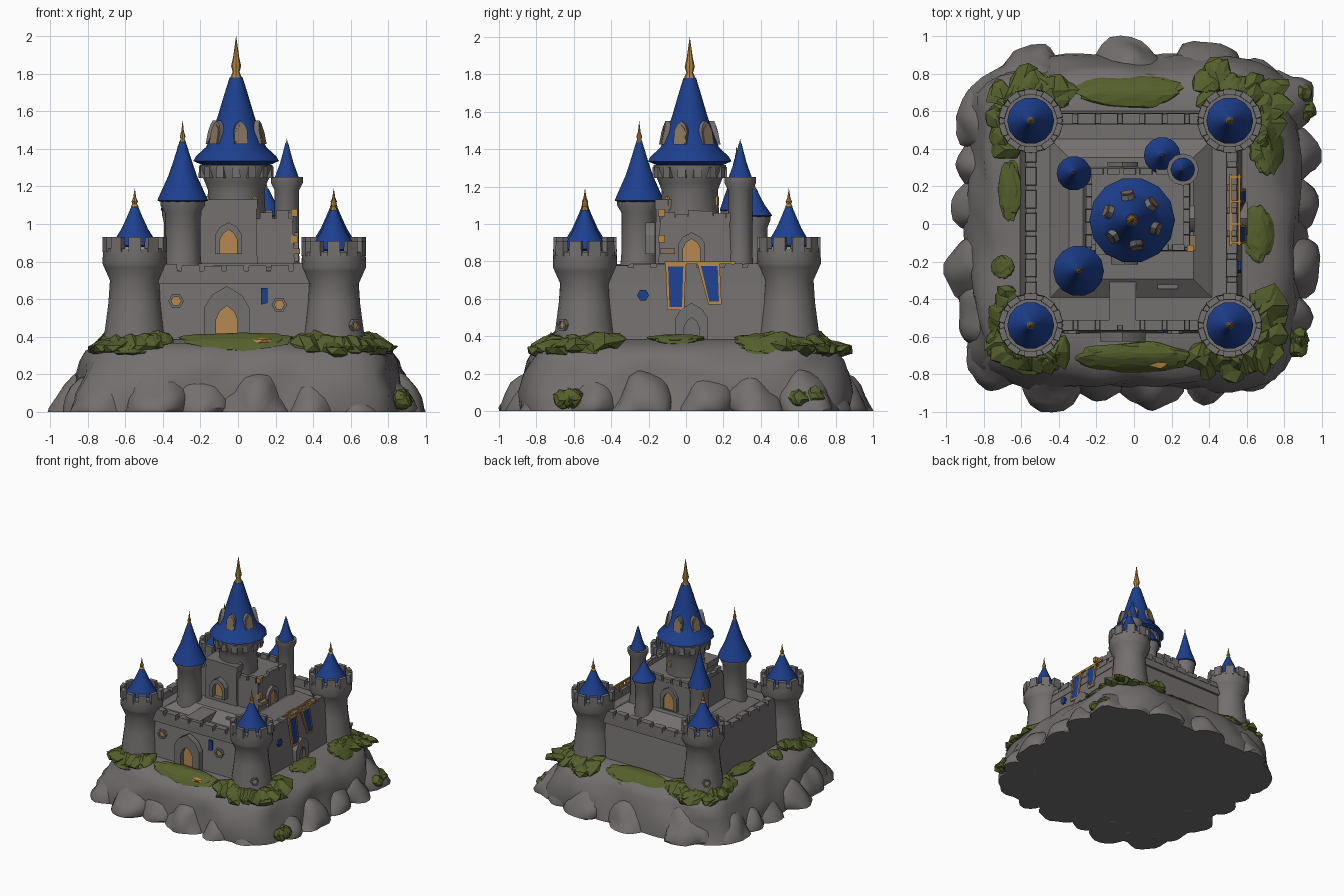
import bpy, bmesh, math, random
from mathutils import Vector, Matrix, noise

random.seed(4)
if "Cube" in bpy.data.objects:
    bpy.data.objects.remove(bpy.data.objects["Cube"])


def material(name, rgb):
    m = bpy.data.materials.new(name)
    m.use_nodes = True
    m.diffuse_color = (*rgb, 1)
    node = next(n for n in m.node_tree.nodes if n.type == 'BSDF_PRINCIPLED')
    node.inputs["Base Color"].default_value = (*rgb, 1)
    return m


STONE = material("stone grey", (0.175, 0.16, 0.16))
BLUE = material("roof blue", (0.012, 0.05, 0.27))
GOLD = material("gold", (0.47, 0.24, 0.05))
GLOW = material("window amber", (0.47, 0.25, 0.08))
BRONZE = material("weathered bronze", (0.24, 0.17, 0.1))
MOSS = material("moss green", (0.09, 0.115, 0.025))


def finish(name, bm, mat, smooth=40):
    bmesh.ops.remove_doubles(bm, verts=bm.verts, dist=0.0001)
    bmesh.ops.recalc_face_normals(bm, faces=bm.faces)
    me = bpy.data.meshes.new(name)
    bm.to_mesh(me)
    bm.free()
    me.materials.append(mat)
    for p in me.polygons:
        p.use_smooth = smooth > 0
    if smooth:
        me.set_sharp_from_angle(angle=math.radians(smooth))
    bpy.context.scene.collection.objects.link(bpy.data.objects.new(name, me))


def loft(bm, rings, close=False):
    """Join equal rings of points with quads; cap the ends unless closed."""
    vs = [[bm.verts.new(p) for p in ring] for ring in rings]
    n = len(vs[0])
    pairs = list(zip(vs, vs[1:])) + ([(vs[-1], vs[0])] if close else [])
    for a, b in pairs:
        for i in range(n):
            j = (i + 1) % n
            bm.faces.new((a[i], a[j], b[j], b[i]))
    if not close:
        bm.faces.new(vs[0])
        bm.faces.new(vs[-1])


def lathe(name, x, y, profile, mat, n=14):
    bm = bmesh.new()
    turn = [math.tau * i / n for i in range(n)]
    loft(bm, [[(x + max(r, 0.0005) * math.cos(t), y + max(r, 0.0005) * math.sin(t), z) for t in turn]
              for r, z in profile])
    finish(name, bm, mat)


def add_box(bm, loc, size, turn=0, taper=1):
    """Box standing on loc, narrowed at the top by taper."""
    new = bmesh.ops.create_cube(bm, size=1)["verts"]
    spin = Matrix.Rotation(turn, 3, 'Z')
    for v in new:
        k = taper if v.co.z > 0 else 1
        v.co = spin @ Vector((v.co.x * size[0] * k, v.co.y * size[1] * k, (v.co.z + 0.5) * size[2])) + Vector(loc)


def box(name, loc, size, mat=STONE, taper=1):
    bm = bmesh.new()
    add_box(bm, loc, size, 0, taper)
    finish(name, bm, mat, 30)


def facing(outline, loc, angle, depth, lean=0):
    """Place a (sideways, up) outline on a wall facing the given angle."""
    a = math.radians(angle)
    out, side = Vector((math.cos(a), math.sin(a), 0)), Vector((-math.sin(a), math.cos(a), 0))
    return [Vector(loc) + side * u + Vector((0, 0, w)) + out * (depth - lean * w) for u, w in outline]


def panel(name, outline, loc, angle, depth, mat, lean=0):
    bm = bmesh.new()
    loft(bm, [facing(outline, loc, angle, d, lean) for d in (0, depth)])
    finish(name, bm, mat, 30)


def frame(name, outer, inner, loc, angle, depth, mat=STONE, lean=0):
    bm = bmesh.new()
    loops = ((outer, 0), (outer, depth), (inner, depth), (inner, 0))
    loft(bm, [facing(o, loc, angle, d, lean) for o, d in loops], True)
    finish(name, bm, mat, 30)


def arch(w, h):
    half = [(w, 0), (w, h * 0.6), (w * 0.65, h * 0.84)]
    return half + [(0, h)] + [(-u, z) for u, z in reversed(half)]


def hexagon(r):
    return [(r * math.cos(math.pi * i / 3), r * math.sin(math.pi * i / 3)) for i in range(6)]


def doorway(name, w, h, loc, angle, thick=0.025, rim=1.6, mat=GLOW):
    frame(name + "_frame", arch(w * rim, h * (rim + 1) / 2), arch(w, h), loc, angle, thick)
    panel(name, arch(w, h), loc, angle, 0.009, mat)


def window(name, r, loc, angle):
    frame(name + "_frame", hexagon(r * 1.6), hexagon(r), loc, angle, 0.022)
    panel(name, hexagon(r), loc, angle, 0.009, GLOW)


def merlon_row(bm, a, b, z, count, size):
    a, b = Vector(a), Vector(b)
    turn = math.atan2(b.y - a.y, b.x - a.x)
    for i in range(count):
        p = a.lerp(b, (i + 0.5) / count)
        add_box(bm, (p.x, p.y, z), (size[0], size[1], size[2] * random.uniform(0.7, 1.1)), turn, 0.92)


def merlon_ring(bm, x, y, r, z, count, size):
    for i in range(count):
        t = math.tau * (i + 0.5) / count
        add_box(bm, (x + r * math.cos(t), y + r * math.sin(t), z), size, t, 0.93)


def roof(name, x, y, r, z0, z1, tip, knob):
    h = z1 - z0
    lathe(name + "_roof", x, y, [(r * 0.8, z0 - 0.01), (r, z0), (r * 0.88, z0 + h * 0.12), (r * 0.56, z0 + h * 0.42),
                                 (r * 0.34, z0 + h * 0.7), (r * 0.12, z1)], BLUE)
    h = tip - z1 + 0.02
    shape = ((0.6, 0), (1, 0.12), (0.6, 0.25), (0.85, 0.36), (0.4, 0.55), (0, 1))
    lathe(name + "_finial", x, y, [(knob * k, z1 - 0.02 + h * u) for k, u in shape], GOLD, 8)


# Rocky mound
def squarish(r, t, power=5.5):
    c, s = math.cos(t), math.sin(t)
    k = r / (abs(c) ** power + abs(s) ** power) ** (1 / power)
    return k * c, k * s


bm = bmesh.new()
rings = []
for r, z in ((0.89, 0), (0.88, 0.1), (0.86, 0.2), (0.835, 0.27), (0.8, 0.325), (0.73, 0.365), (0.6, 0.385)):
    ring = []
    for i in range(90):
        x, y = squarish(r, math.tau * i / 90)
        k = 1 + 0.07 * noise.noise(Vector((x * 4, y * 4, z * 6)))
        ring.append((x * k, y * k, z))
    rings.append(ring)
loft(bm, rings)
finish("rock_mound", bm, STONE, 50)

# Boulders spreading out around the foot, leaning in towards the mound
bm = bmesh.new()
spots = ((-.55, .74, .21), (-.8, .55, .17), (-.04, .82, .18), (.38, .8, .18), (.62, .74, .16), (.8, .65, .17),
         (.83, .36, .16), (.84, .1, .15), (.83, -.23, .17), (.79, -.5, .16), (.61, -.73, .17), (.4, -.78, .16),
         (.1, -.81, .18), (-.2, -.79, .16), (-.44, -.81, .18), (-.73, -.7, .18), (-.79, -.5, .17),
         (-.82, -.24, .18), (-.81, .1, .15), (-.8, .32, .15))
for x, y, r in spots:
    new = bmesh.ops.create_icosphere(bm, subdivisions=3, radius=r)["verts"]
    for v in new:
        k = 1 + 0.3 * noise.noise(v.co * 7 + Vector((x * 9, y * 9, 0)))
        z = max(0, 0.02 + v.co.z * k * 1.25)
        lean = 1 - 0.35 * z
        v.co = Vector(((x + v.co.x * k) * lean, (y + v.co.y * k) * lean, z))
finish("boulders", bm, STONE, 50)


# Moss draped over the mound
def ground(x, y):
    m = (abs(x) ** 6 + abs(y) ** 6) ** (1 / 6)
    return 0.385 - 0.05 * max(0, (m - 0.67) / 0.1) ** 2


def clump(bm, x, y, rx, ry, rz, low=0.3, high=1, detail=2, rough=0.2):
    lift = random.uniform(0, 0.02)
    for v in bmesh.ops.create_icosphere(bm, subdivisions=detail, radius=1)["verts"]:
        k = random.uniform(1 - rough, 1 + rough)
        px, py = x + v.co.x * rx * k, y + v.co.y * ry * k
        v.co = (px, py, min(high, max(low, ground(px, py))) + lift + v.co.z * rz * k)


bm = bmesh.new()
for x, y, rx, ry in ((-.02, .71, .28, .09), (-.66, .18, .06, .16), (-.7, -.23, .06, .06),
                     (.66, -.05, .08, .15), (.0, -.71, .3, .08), (.72, .4, .08, .14), (-.55, -.72, .12, .08)):
    clump(bm, x, y, rx, ry, 0.02, detail=3, rough=0.12)
for sx, sy, reach in ((1, 1, .33), (-1, 1, .26), (-1, -1, .26), (1, -1, .3)):
    for i in range(24):
        t = math.atan2(sy, sx) + math.radians(-95 + 8 * i)
        d = random.uniform(0.17, reach * random.uniform(0.8, 1))
        s = random.uniform(0.045, 0.085)
        clump(bm, sx * 0.53 + d * math.cos(t), sy * 0.545 + d * math.sin(t), s, s, 0.034, 0.32, detail=1, rough=0.4)
for x, y in ((.89, .13), (.86, -.6), (.89, .64)):
    for i in range(5):
        clump(bm, x + random.uniform(-.05, .03), y + random.uniform(-.07, .07), 0.05, 0.05, 0.05, 0.05, 0.06)
finish("moss", bm, MOSS, 0)
bm = bmesh.new()
clump(bm, 0.12, -0.73, 0.075, 0.045, 0.025, 0.37, 0.38, 1)
finish("amber_rock", bm, GOLD, 0)

# Curtain walls, courtyard and parapets
box("curtain_wall", (-.015, .01, .35), (1.19, 1.19, .37), taper=0.93)
box("courtyard_hill", (-.015, .03, .7), (.92, .9, .09), taper=0.72)
corners = [(-.55, -.54), (.52, -.54), (.52, .56), (-.55, .56)]
bm = bmesh.new()
for a, b in zip(corners, corners[1:] + corners[:1]):
    merlon_row(bm, a, b, 0.68, 1, (1.07, 0.055, 0.09))
    merlon_row(bm, a, b, 0.74, 9, (0.1, 0.06, 0.05))
finish("parapets", bm, STONE, 30)
box("courtyard_ramp", (-.06, -.38, .7), (.14, .32, .08))
box("courtyard_block", (.18, -.31, .7), (.11, .07, .07))

# Corner towers
for i, (x, y) in enumerate(((-.55, -.54), (.51, -.54), (.51, .55), (-.55, .55))):
    d = -0.02 if i == 1 else 0
    lathe("corner_tower", x, y, [(.175, .33), (.157, .45), (.14, .58), (.132, .7 + d), (.163, .77 + d), (.172, .79 + d),
                                 (.168, .87 + d), (.14, .87 + d), (.14, .85 + d), (0, .85 + d)], STONE, 16)
    bm = bmesh.new()
    merlon_ring(bm, x, y, 0.153, 0.85 + d, 10, (0.034, 0.07, 0.08))
    finish("corner_battlement", bm, STONE, 30)
    roof("corner", x, y, 0.125, 0.885 + d, 1.1 + d, 1.19, 0.02)
    if i % 2:
        a = math.atan2(y, x)
        window("corner_window", 0.022, (x + .153 * math.cos(a), y + .153 * math.sin(a), .46), math.degrees(a))

# Keep block with forebuilding
box("keep_block", (.015, .08, .7), (.58, .46, .33), taper=0.95)
box("forebuilding", (-.05, -.08, .7), (.31, .17, .4), taper=0.95)
box("forebuilding_cap", (-.05, -.08, 1.08), (.31, .17, .05))
bm = bmesh.new()
edge = [(-.24, -.125), (.28, -.125), (.28, .28), (-.24, .28)]
for a, b in zip(edge, edge[1:] + edge[:1]):
    merlon_row(bm, a, b, 1.01, 6, (0.07, 0.035, 0.06))
finish("keep_battlement", bm, STONE, 30)

# Great tower
cx, cy = -0.01, 0.02
lathe("great_tower", cx, cy, [(.17, .75), (.16, 1.0), (.15, 1.18), (.165, 1.22), (.195, 1.29), (.195, 1.315), (0, 1.315)],
      STONE, 16)
bm = bmesh.new()
merlon_ring(bm, cx, cy, 0.175, 1.245, 14, (0.05, 0.045, 0.06))
finish("great_corbels", bm, STONE, 30)
lathe("great_roof", cx, cy, [(.17, 1.31), (.228, 1.335), (.215, 1.36), (.16, 1.41), (.13, 1.48), (.096, 1.58),
                             (.063, 1.69), (.035, 1.78)], BLUE)
lathe("great_finial", cx, cy, [(.02, 1.75), (.031, 1.78), (.018, 1.81), (.027, 1.84), (.016, 1.89), (0, 2)], GOLD, 8)
for i in range(6):
    a = -80 + 60 * i
    t = math.radians(a)
    spot = (cx + .08 * math.cos(t), cy + .08 * math.sin(t), 1.425)
    panel("dormer", arch(.036, .125), spot, a, 0.078, STONE, 0.2)
    panel("dormer_window", arch(.03, .105), spot, a, 0.082, BRONZE, 0.2)
for a in (70, 190, 310):
    t = math.radians(a)
    panel("great_window", arch(.015, .05), (cx + .15 * math.cos(t), cy + .15 * math.sin(t), 1.1), a, 0.012, GLOW)

# Slim turrets around the keep
for name, x, y, r, top, apex, tip, eave in (("front_turret", -.295, -.25, .095, 1.12, 1.44, 1.55, .135),
                                            ("rear_turret", -.32, .27, .075, 1.07, 1.35, 1.42, .092),
                                            ("back_turret", .15, .365, .07, 1.04, 1.19, 1.23, .098),
                                            ("side_turret", .26, .29, .065, 1.24, 1.43, 1.455, .065)):
    rim = max(eave * 0.88, 0.085)
    lathe(name, x, y, [(r * 1.15, .68), (r, .85), (r, top - .06), (rim, top - .02), (rim, top + .01)], STONE, 12)
    roof(name, x, y, eave, top + 0.005, apex, tip, 0.018 if eave > 0.1 else 0.01)

# Doors and windows
doorway("main_gate", .058, .19, (-.06, -.575, .375), -90, 0.05, 2.1)
box("gate_step", (-.06, -.625, .34), (.3, .08, .045))
doorway("keep_door", .045, .13, (-.05, -.166, .84), -90, 0.05)
doorway("side_door", .045, .12, (.297, .03, .8), 0)
doorway("back_door", .05, .15, (-.06, .306, .81), 90)
doorway("postern", .04, .13, (.565, .03, .37), 0, 0.04, 2.2, STONE)
window("wall_window_a", .026, (-.33, -.563, .59), -90)
window("wall_window_b", .026, (.22, -.563, .57), -90)
panel("gate_banner", [(-.018, 0), (.018, .01), (.018, .09), (-.018, .09)], (.14, -.567, .57), -90, 0.012, BLUE)
panel("blue_shield", hexagon(.032), (.555, -.23, .62), 0, 0.015, BLUE)
for z in (.9, 1.04):
    box("lantern", (.3, -.13, z), (.035, .035, .04), GOLD)
box("balcony", (.29, -.1, .84), (.08, .08, .03), BRONZE)

# Banner rack on the side wall
for x in (.515, .56):
    box("banner_rail", (x, .075, .785), (.012, .38, .014), GOLD)
for y in (-.1, .0, .12, .25):
    box("rail_bracket", (.54, y, .78), (.06, .012, .014), GOLD)
for shape in ([(-.1, 0), (-.01, 0), (0, .25), (-.11, .25)], [(.12, .03), (.19, .03), (.18, .25), (.06, .25)]):
    mu, mw = (sum(c) / 4 for c in zip(*shape))
    inner = [(mu + (u - mu) * 0.74, mw + (w - mw) * 0.86) for u, w in shape]
    frame("banner_trim", shape, inner, (.585, 0, .54), 0, 0.014, GOLD, 0.13)
    panel("banner_cloth", inner, (.587, 0, .54), 0, 0.009, BLUE, 0.13)
